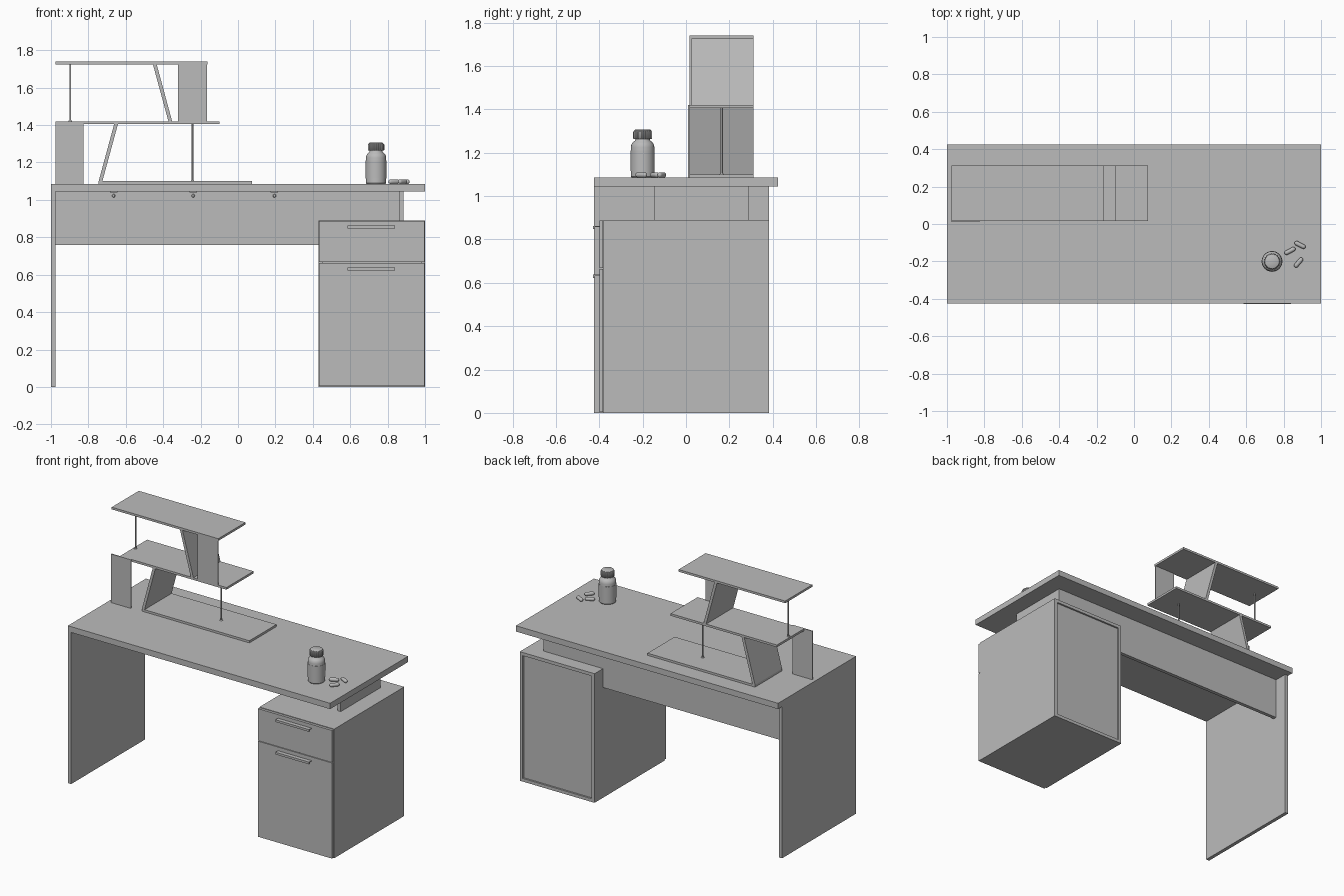
import bpy
import bmesh
import math
from mathutils import Matrix, Vector

cube = bpy.data.objects.get("Cube")
if cube:
    bpy.data.objects.remove(cube, do_unlink=True)

# One plain grey for everything
GREY = (0.5, 0.5, 0.5, 1.0)
grey = bpy.data.materials.new("plain grey")
grey.use_nodes = True
grey.diffuse_color = GREY
for node in grey.node_tree.nodes:
    if node.type == "BSDF_PRINCIPLED":
        node.inputs["Base Color"].default_value = GREY
        node.inputs["Roughness"].default_value = 0.6


def finish(name, bm, smooth=False):
    bmesh.ops.recalc_face_normals(bm, faces=bm.faces)
    mesh = bpy.data.meshes.new(name)
    bm.to_mesh(mesh)
    bm.free()
    mesh.materials.append(grey)
    obj = bpy.data.objects.new(name, mesh)
    bpy.context.collection.objects.link(obj)
    if smooth:
        bpy.ops.object.select_all(action="DESELECT")
        obj.select_set(True)
        bpy.context.view_layer.objects.active = obj
        bpy.ops.object.shade_smooth_by_angle(angle=math.radians(35))
    return obj


def prism(name, outline, y0, y1):
    """Extrude an (x, z) outline along y."""
    bm = bmesh.new()
    face = bm.faces.new([bm.verts.new((x, y0, z)) for x, z in outline])
    ext = bmesh.ops.extrude_face_region(bm, geom=[face])
    verts = [g for g in ext["geom"] if isinstance(g, bmesh.types.BMVert)]
    bmesh.ops.translate(bm, verts=verts, vec=(0, y1 - y0, 0))
    return finish(name, bm)


def board(name, x, y, z):
    """Box from three (low, high) ranges."""
    return prism(name, [(x[0], z[0]), (x[1], z[0]), (x[1], z[1]), (x[0], z[1])], *y)


def lathe(name, profile, place, sides=32, rib=0.0):
    """Turn an (r, z) profile around z, with optional ribs, then place it."""
    bm = bmesh.new()
    rings = []
    for r, z in profile:
        ring = []
        for i in range(sides):
            a = math.tau * i / sides
            rr = r - rib * (i % 4 > 1)
            ring.append(bm.verts.new((rr * math.cos(a), rr * math.sin(a), z)))
        rings.append(ring)
    for low, high in zip(rings, rings[1:]):
        for i in range(sides):
            j = (i + 1) % sides
            bm.faces.new((low[i], low[j], high[j], high[i]))
    bm.faces.new(rings[0])
    bm.faces.new(rings[-1])
    bmesh.ops.transform(bm, matrix=place, verts=bm.verts)
    return finish(name, bm, smooth=True)


# Desk: top, left side panel, rear panel, riser over the cabinet
TOP = 1.085
UNDER = 1.045
CAB_TOP = 0.89
board("desk_top", (-1, 1), (-0.425, 0.425), (UNDER, TOP))
board("left_side_panel", (-1, -0.975), (-0.425, 0.382), (0, UNDER))
prism("rear_panel", [(-0.975, 0.76), (0.43, 0.76), (0.43, CAB_TOP),
                     (0.885, CAB_TOP), (0.885, UNDER), (-0.975, UNDER)], 0.265, 0.29)
board("riser_panel", (0.86, 0.885), (-0.145, 0.265), (CAB_TOP, UNDER))

# Angle brackets between rear panel and top
for i, x in enumerate((-0.665, -0.24, 0.195)):
    board(f"bracket_upright_{i}", (x - 0.02, x + 0.02), (0.259, 0.265), (1.012, UNDER))
    board(f"bracket_flange_{i}", (x - 0.02, x + 0.02), (0.225, 0.259), (1.039, UNDER))
    lathe(f"bracket_screw_{i}", [(0.009, 0), (0.006, 0.004)],
          Matrix.Translation((x, 0.259, 1.022)) @ Matrix.Rotation(math.pi / 2, 4, "X"), 16)

# Cabinet carcass with recessed back
CY = (-0.38, 0.382)
T = 0.022
board("cabinet_bottom", (0.43, 1), CY, (0, T))
board("cabinet_top", (0.43 + T, 1 - T), CY, (CAB_TOP - T, CAB_TOP))
board("cabinet_left_side", (0.43, 0.43 + T), CY, (T, CAB_TOP))
board("cabinet_right_side", (1 - T, 1), CY, (T, CAB_TOP))
board("cabinet_back", (0.43 + T, 1 - T), (0.358, 0.37), (T, CAB_TOP - T))

# Drawer fronts with bar handles
for name, low, high in (("lower", 0.004, 0.663), ("upper", 0.667, 0.887)):
    board(f"{name}_drawer_front", (0.433, 0.997), (-0.4, -0.382), (low, high))
    z = high - 0.025
    board(f"{name}_handle_bar", (0.585, 0.84), (-0.428, -0.42), (z - 0.015, z))
    board(f"{name}_handle_web", (0.585, 0.84), (-0.42, -0.4), (z - 0.005, z))

# Stepped shelf unit: boards, slanted supports, front plates, rods
SY = (0.017, 0.312)
MID, HIGH, H = 1.405, 1.725, 0.015
board("shelf_base", (-0.745, 0.075), SY, (TOP, TOP + H))
board("shelf_middle", (-0.912, -0.1), SY, (MID, MID + H))
board("shelf_top", (-0.975, -0.162), SY, (HIGH, HIGH + H))
for name, x0, x1, low, high in (("lower", -0.745, -0.662, TOP + H, MID),
                                ("upper", -0.372, -0.455, MID + H, HIGH)):
    prism(f"{name}_slanted_support",
          [(x0, low), (x0 + 0.02, low), (x1 + 0.02, high), (x1, high)], *SY)
board("lower_front_plate", (-0.975, -0.825), (0.01, 0.017), (TOP, MID + H))
board("upper_front_plate", (-0.322, -0.165), (0.017, 0.025), (MID + H, HIGH))
for name, x, low, high in (("lower", -0.243, TOP + H, MID), ("upper", -0.897, MID + H, HIGH)):
    lathe(f"{name}_rod", [(0.005, low), (0.005, high)], Matrix.Translation((x, 0.165, 0)), 16)
    lathe(f"{name}_rod_foot", [(0.01, low), (0.008, low + 0.004)],
          Matrix.Translation((x, 0.165, 0)), 16)

# Pill bottle with ribbed cap
spot = Matrix.Translation((0.738, -0.2, TOP))
lathe("bottle", [(0.05, 0), (0.054, 0.005), (0.054, 0.14), (0.052, 0.152), (0.045, 0.163),
                 (0.036, 0.17), (0.034, 0.175), (0.034, 0.185)], spot, 48)
lathe("bottle_label", [(0.0555, 0.03), (0.0555, 0.125)], spot, 48)
lathe("bottle_cap", [(0.042, 0.178), (0.044, 0.181), (0.044, 0.21), (0.04, 0.217)],
      spot, 96, rib=0.003)
lathe("cap_lid", [(0.038, 0.21), (0.038, 0.219), (0.035, 0.221)], spot, 48)

# Loose capsules lying on the desk
R, HALF = 0.012, 0.02
arc = [math.radians(a) for a in (3, 25, 45, 65, 90)]
cap = [(R * math.sin(a), HALF + R * math.cos(a)) for a in arc]
capsule = [(r, -z) for r, z in cap] + cap[::-1]
for i, (x, y, turn) in enumerate(((0.834, -0.144, 28), (0.888, -0.112, -27), (0.88, -0.206, 50))):
    place = (Matrix.Translation((x, y, TOP + R))
             @ Matrix.Rotation(math.radians(turn), 4, "Z")
             @ Matrix.Rotation(math.pi / 2, 4, "Y"))
    lathe(f"capsule_{i}", capsule, place, 20)
